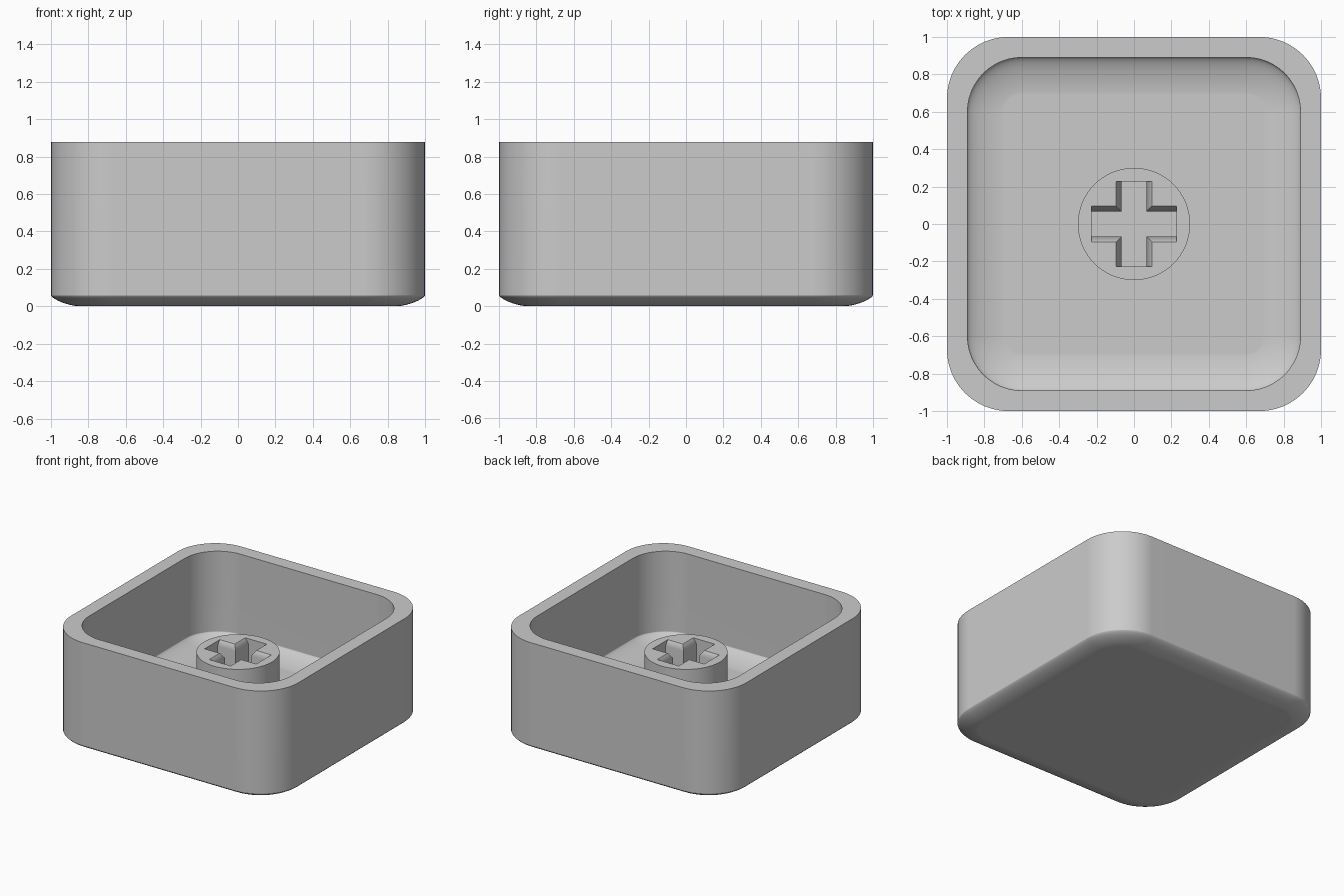
import bpy, bmesh, math

default = bpy.data.objects.get("Cube")
if default:
    bpy.data.objects.remove(default, do_unlink=True)

grey = bpy.data.materials.new("plain_grey")
grey.use_nodes = True
GREY = (0.6, 0.6, 0.6, 1)
grey.diffuse_color = GREY
grey.node_tree.nodes["Principled BSDF"].inputs["Base Color"].default_value = GREY


def rounded_square(half, radius, z, steps=12):
    """Points of a square with rounded corners, counter-clockwise."""
    points = []
    c = half - radius
    for corner, (sx, sy) in enumerate(((1, 1), (-1, 1), (-1, -1), (1, -1))):
        for i in range(steps + 1):
            a = math.pi / 2 * (corner + i / steps)
            points.append((sx * c + radius * math.cos(a), sy * c + radius * math.sin(a), z))
    return points


def cross(arm, width, z):
    """Points of a plus-shaped outline."""
    points = []
    for k in range(4):
        c, s = round(math.cos(k * math.pi / 2)), round(math.sin(k * math.pi / 2))
        for x, y in ((arm, -width), (arm, width), (width, width)):
            points.append((x * c - y * s, x * s + y * c, z))
    return points


def loft(name, loops):
    """Skin a stack of loops and close both ends."""
    bm = bmesh.new()
    rings = [[bm.verts.new(p) for p in loop] for loop in loops]
    n = len(rings[0])
    for low, high in zip(rings, rings[1:]):
        for i in range(n):
            j = (i + 1) % n
            bm.faces.new((low[i], low[j], high[j], high[i]))
    bm.faces.new(rings[0][::-1])
    bm.faces.new(rings[-1])
    bmesh.ops.recalc_face_normals(bm, faces=bm.faces)
    mesh = bpy.data.meshes.new(name)
    bm.to_mesh(mesh)
    bm.free()
    mesh.materials.append(grey)
    obj = bpy.data.objects.new(name, mesh)
    bpy.context.collection.objects.link(obj)
    return obj


def smooth(obj):
    """Smooth the curved parts while large faces stay evenly shaded."""
    bpy.ops.object.select_all(action='DESELECT')
    obj.select_set(True)
    bpy.context.view_layer.objects.active = obj
    bpy.ops.object.shade_smooth_by_angle(angle=math.radians(35))
    weighted = obj.modifiers.new("even_shading", 'WEIGHTED_NORMAL')
    weighted.keep_sharp = True


def fillet(half, radius, base, inset, height, steps=10):
    """Loops that curve, rather flatly, from a base out to a vertical wall."""
    loops = []
    for i in range(steps + 1):
        a = math.pi / 2 * i / steps
        d = inset * (1 - math.sin(a) ** (4 / 3))
        rise = height * (1 - max(math.cos(a), 0) ** (4 / 3))
        loops.append(rounded_square(half - d, radius - d, base + rise))
    return loops


# Hollow shell: outer skin up to the rim, then down the inside to the floor
FLOOR, RIM = 0.17, 0.877
outside = fillet(1.0, 0.33, 0.0, 0.15, 0.06) + [rounded_square(1.0, 0.33, RIM)]
inside = fillet(0.89, 0.29, FLOOR, 0.2, 0.07) + [rounded_square(0.89, 0.29, RIM)]
smooth(loft("shell", outside + inside[::-1]))

# Round stem with a chamfered cross socket
STEM_TOP = 0.6
circle = [(0.3 * math.cos(t * math.tau / 64), 0.3 * math.sin(t * math.tau / 64)) for t in range(64)]
stem = loft("stem", [[(x, y, z) for x, y in circle] for z in (FLOOR - 0.02, STEM_TOP)])

socket = loft("socket_cutter", [
    cross(0.227, 0.068, FLOOR),
    cross(0.227, 0.068, STEM_TOP - 0.04),
    cross(0.227, 0.095, STEM_TOP),
    cross(0.227, 0.095, STEM_TOP + 0.1),
])
socket.hide_render = True
cut = stem.modifiers.new("socket", 'BOOLEAN')
cut.operation = 'DIFFERENCE'
cut.solver = 'EXACT'
cut.object = socket
bpy.context.view_layer.objects.active = stem
bpy.ops.object.modifier_apply(modifier=cut.name)
bpy.data.objects.remove(socket, do_unlink=True)
smooth(stem)
